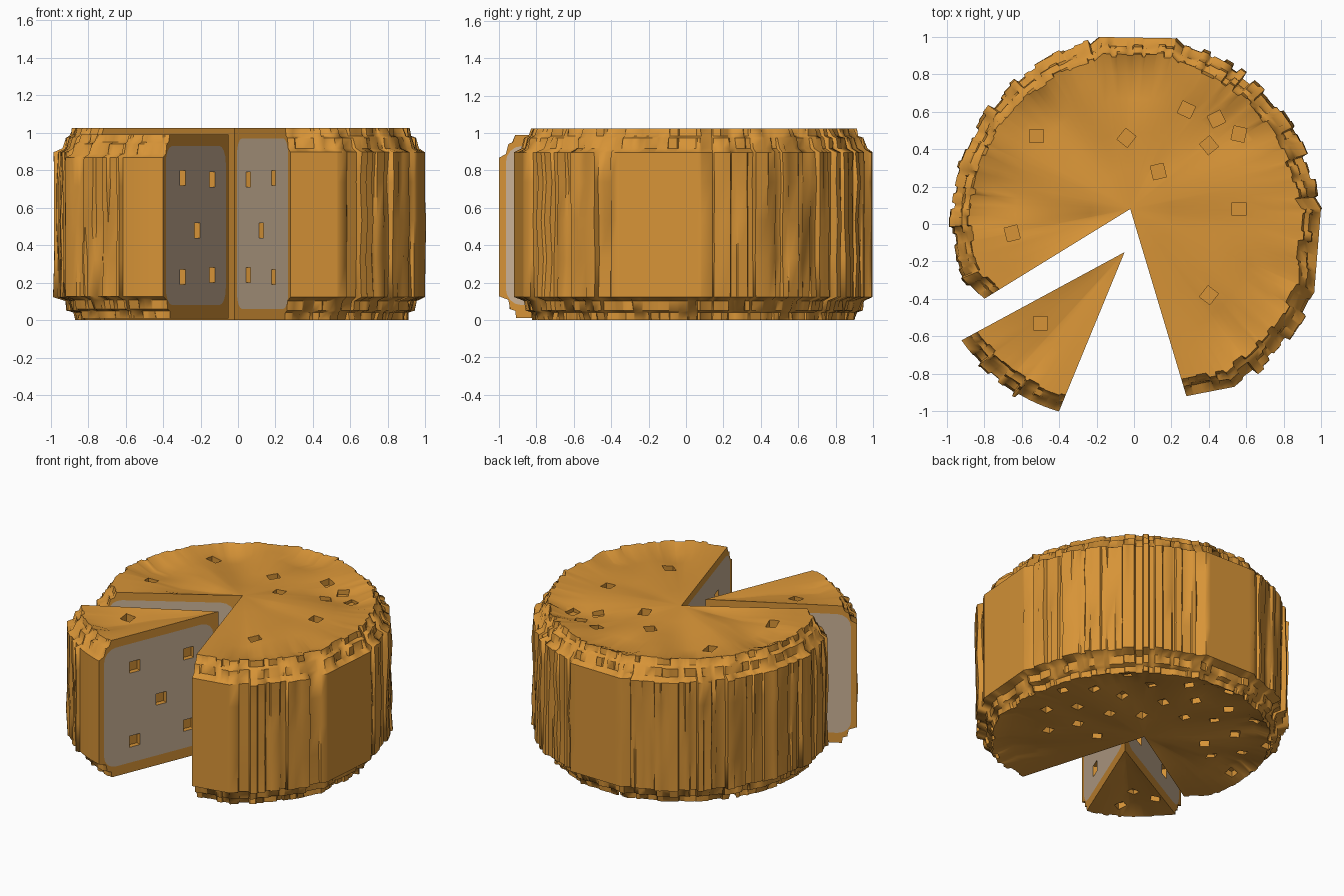
import bpy, bmesh, math, random
from mathutils import Vector, Matrix, noise

if "Cube" in bpy.data.objects:
    bpy.data.objects.remove(bpy.data.objects["Cube"])

random.seed(4)


def material(name, rgb):
    m = bpy.data.materials.new(name)
    m.diffuse_color = (*rgb, 1)
    m.use_nodes = True
    m.node_tree.nodes["Principled BSDF"].inputs["Base Color"].default_value = m.diffuse_color
    return m


RIND = material("orange rind", (0.68, 0.295, 0.038))
CREAM = material("pale cream", (0.60, 0.45, 0.31))

# Stepped rim profile: (inset from the wall, height fraction)
RIM = [(0.10, 0.0), (0.095, 0.04), (0.065, 0.05), (0.055, 0.10), (0.0, 0.12),
       (0.0, 0.32), (0.0, 0.52), (0.0, 0.72), (0.0, 0.875),
       (0.04, 0.895), (0.055, 0.95), (0.08, 0.96), (0.095, 1.0)]
INNER = [0.25, 0.5, 0.72, 0.88]


def wheel_radius(apex, a):
    """Distance from the apex to the wheel outline, with flat panels."""
    centre = Vector((0, 0.02))
    d = Vector((math.cos(a), math.sin(a)))
    off = apex - centre
    phi = math.degrees(math.atan2(off.y + 0.97 * d.y, off.x + 0.97 * d.x))
    for lo, hi, mid, dist in [(-23.6, 4.0, -4.6, 0.99), (76, 102, 89, 0.975), (-76, -57, -79, 0.975)]:
        if lo < phi < hi:
            n = Vector((math.cos(math.radians(mid)), math.sin(math.radians(mid))))
            return (dist - off.dot(n)) / d.dot(n), True
    r = 1.03 if -57 < phi < -23 else 0.97
    if -163 < phi < -140:
        r = 0.97 - 0.07 * (phi + 163) / 11     # narrows toward the left cut
    b = off.dot(d)
    return -b + math.sqrt(b * b - off.length_squared + r * r), False


def wedge_radius(apex, a):
    deg = math.degrees(a)
    return 0.99 - 0.07 * (deg - 208.4) / 39.2, deg > 233


def column(apex, a, radius, base, height, jit, fade):
    """One upright section: bottom centre to rim to top centre."""
    d = Vector((math.cos(a), math.sin(a)))
    pts = []

    def add(s, z):
        p = apex + d * s
        pts.append((p.x, p.y, z))

    def bump(s):
        p = apex + d * s
        return fade * (0.02 + 0.06 * noise.noise(Vector((p.x * 3, p.y * 3, 1))))

    flat = radius - 0.10
    for f in INNER:
        add(flat * f, base + max(0, bump(flat * f)))
    for (inset, z), j in zip(RIM, jit):
        add(radius - inset + j, base + z * height)
    for f in reversed(INNER):
        add(flat * f, base + height - max(0, bump(flat * f)))
    return pts


def rounded_rect(s0, s1, z0, z1, r):
    out = []
    for cx, cz, start in [(s1 - r, z1 - r, 0), (s0 + r, z1 - r, 90), (s0 + r, z0 + r, 180), (s1 - r, z0 + r, 270)]:
        for k in range(5):
            t = math.radians(start + 22.5 * k)
            out.append((cx + r * math.cos(t), cz + r * math.sin(t)))
    return out


def box(bm, loc, size, angle):
    m = Matrix.Translation(loc) @ Matrix.Rotation(angle, 4, 'Z') @ Matrix.Diagonal((*size, 1))
    bmesh.ops.create_cube(bm, size=1, matrix=m)


def finish(bm, name):
    bmesh.ops.recalc_face_normals(bm, faces=bm.faces[:])
    me = bpy.data.meshes.new(name)
    bm.to_mesh(me)
    bm.free()
    me.materials.append(RIND)
    me.materials.append(CREAM)
    ob = bpy.data.objects.new(name, me)
    bpy.context.collection.objects.link(ob)
    return ob


def cheese(name, apex, deg0, deg1, segments, radius_at, base, height, cream, top_pits, bottom_pits):
    apex = Vector(apex)
    a0, a1 = math.radians(deg0), math.radians(deg1)
    bm = bmesh.new()
    low = bm.verts.new((apex.x, apex.y, base))
    high = bm.verts.new((apex.x, apex.y, base + height))

    # Crumbly rim: each narrow segment steps in or out, flat panels stay smooth
    cuts = [a0 + (a1 - a0) * (i + (random.uniform(-0.35, 0.35) if 0 < i < segments else 0)) / segments
            for i in range(segments + 1)]
    cols = []
    for i in range(segments):
        mid_flat = radius_at(apex, (cuts[i] + cuts[i + 1]) / 2)[1]
        end = i in (0, segments - 1)
        whole = random.uniform(-0.02, 0.02)
        jit = [0 if end else
               (0 if 4 <= k <= 8 and mid_flat else
                (whole if 4 <= k <= 8 else whole * 0.5) + random.uniform(-0.009, 0.009)) for k in range(len(RIM))]
        for side, a in enumerate((cuts[i], cuts[i + 1])):
            edge = (i == 0 and side == 0) or (i == segments - 1 and side == 1)
            if not edge:
                a += 0.004 if side == 0 else -0.004
            fade = 0 if edge else min(1, (a - a0) / 0.35, (a1 - a) / 0.35)
            pts = column(apex, a, radius_at(apex, a)[0], base, height, jit, fade)
            cols.append([bm.verts.new(p) for p in pts])
    for c, d in zip(cols, cols[1:]):
        for k in range(len(c) - 1):
            bm.faces.new((c[k], d[k], d[k + 1], c[k + 1]))
        bm.faces.new((low, d[0], c[0]))
        bm.faces.new((high, c[-1], d[-1]))

    # Cut faces: rind border around a rounded cream panel
    holes = bmesh.new()
    for col, a in ((cols[0], a0), (cols[-1], a1)):
        d = Vector((math.cos(a), math.sin(a)))
        r = radius_at(apex, a)[0]
        inner = [bm.verts.new((apex.x + d.x * s, apex.y + d.y * s, z))
                 for s, z in rounded_rect(cream[0], r - 0.04, cream[1], cream[2], 0.09)]
        edges = []
        for loop in ([low] + col + [high], inner):
            for u, v in zip(loop, loop[1:] + loop[:1]):
                edges.append(bm.edges.get((u, v)) or bm.edges.new((u, v)))
        bmesh.ops.triangle_fill(bm, edges=edges, use_beauty=True, normal=(-d.y, d.x, 0))
        bm.faces.new(inner).material_index = 1
        # Five small holes in the panel
        for s, z in [(0.25, 0.75), (0.70, 0.76), (0.48, 0.48), (0.25, 0.24), (0.70, 0.23)]:
            p = apex + d * (s * r)
            box(holes, (p.x, p.y, z), (0.08, 0.07, 0.08), a)

    # Square pits in the top and the underside
    for i, (x, y) in enumerate(top_pits):
        box(holes, (x, y, base + height - 0.01), (0.075, 0.07, 0.12), i * 0.9)
    for i in range(bottom_pits):
        a = a0 + (a1 - a0) * (0.1 + 0.8 * ((i * 0.618 + 0.4) % 1))
        s = 0.82 * math.sqrt((i + 3) / (bottom_pits + 3))
        box(holes, (apex.x + s * math.cos(a), apex.y + s * math.sin(a), base + 0.01), (0.06, 0.06, 0.1), i)

    body = finish(bm, name)
    cutter = finish(holes, name + "_holes")
    cutter.hide_render = True
    mod = body.modifiers.new("holes", 'BOOLEAN')
    mod.operation = 'DIFFERENCE'
    mod.solver = 'EXACT'
    mod.object = cutter
    bpy.ops.object.select_all(action='DESELECT')
    body.select_set(True)
    bpy.context.view_layer.objects.active = body
    bpy.ops.object.modifier_apply(modifier=mod.name)
    bpy.data.objects.remove(cutter)
    bpy.ops.object.shade_smooth_by_angle(angle=math.radians(50))


# Large wheel with the slice removed
cheese("cheese_wheel", (-0.02, 0.08), -73.3, 211.6, 100, wheel_radius, 0.0, 1.025, (0.05, 0.06, 0.97),
       [(-0.52, 0.47), (-0.04, 0.46), (0.13, 0.28), (0.28, 0.61), (0.44, 0.56),
        (0.56, 0.48), (0.40, 0.42), (0.56, 0.08), (0.40, -0.38), (-0.65, -0.05)], 26)

# Slice pulled out toward the front left
cheese("cheese_slice", (-0.05, -0.15), 208.4, 247.6, 14, wedge_radius, 0.01, 0.98, (0.04, 0.08, 0.93),
       [(-0.50, -0.53)], 3)
